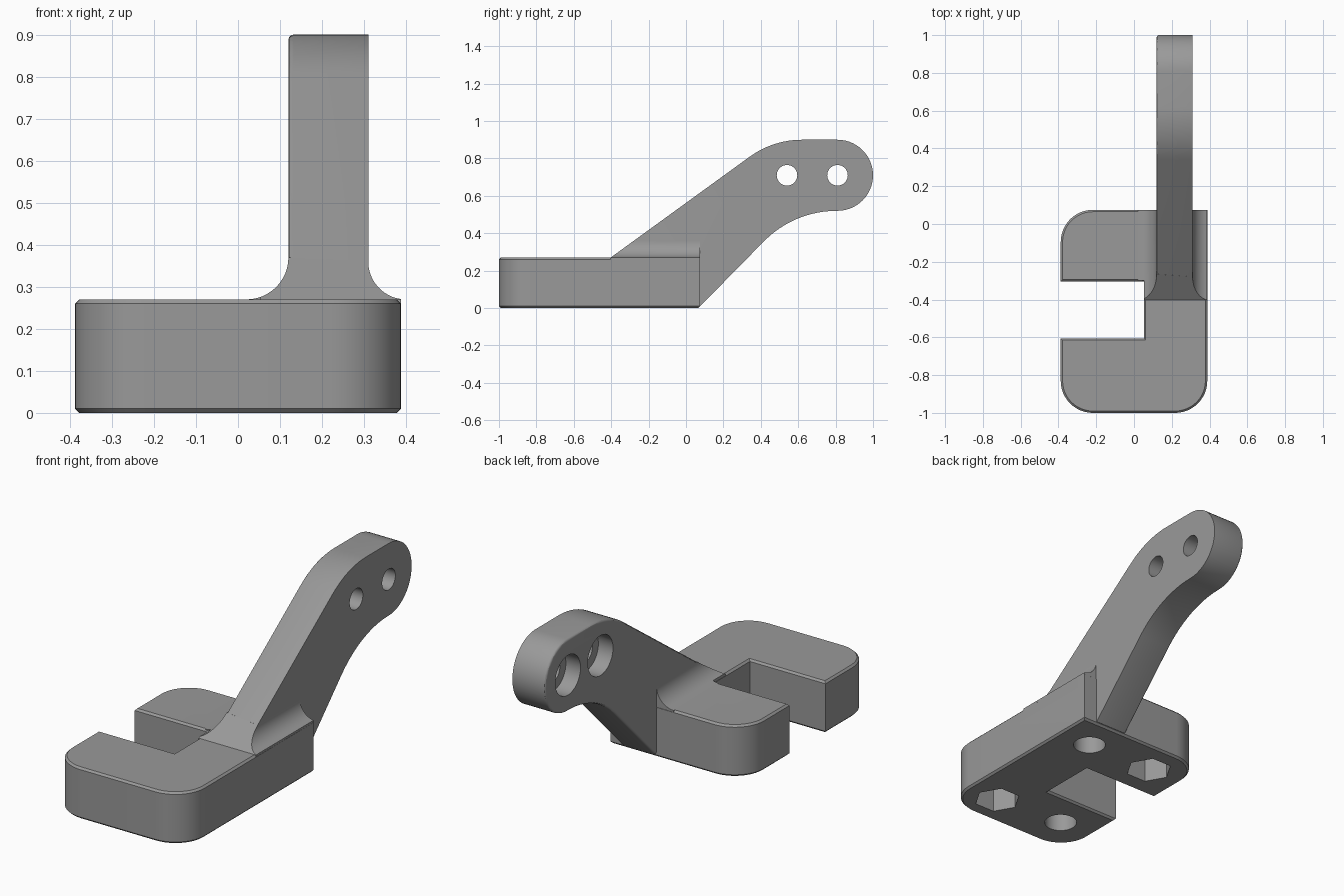
import bpy, bmesh, math
from mathutils import Vector

if "Cube" in bpy.data.objects:
    bpy.data.objects.remove(bpy.data.objects["Cube"])

grey = bpy.data.materials.new("plain_grey")
grey.diffuse_color = (0.32, 0.32, 0.32, 1)
grey.use_nodes = True
grey.node_tree.nodes["Principled BSDF"].inputs["Base Color"].default_value = grey.diffuse_color


def arc(cx, cy, r, a0, a1, n=12):
    """Points on an arc, angles in degrees."""
    return [(cx + r * math.cos(math.radians(a0 + (a1 - a0) * i / n)),
             cy + r * math.sin(math.radians(a0 + (a1 - a0) * i / n))) for i in range(n + 1)]


def prism(name, pts, lo, hi, axis, bevel=None, width=0.0, segments=1):
    """Extrude a 2D profile along an axis; bevel picks edges by their end points."""
    place = {"x": lambda p, h: (h, p[0], p[1]),
             "y": lambda p, h: (p[0], h, p[1]),
             "z": lambda p, h: (p[0], p[1], h)}[axis]
    bm = bmesh.new()
    face = bm.faces.new([bm.verts.new(place(p, lo)) for p in pts])
    new = bmesh.ops.extrude_face_region(bm, geom=[face])["geom"]
    move = Vector(place((0, 0), hi - lo))
    bmesh.ops.translate(bm, vec=move, verts=[v for v in new if isinstance(v, bmesh.types.BMVert)])
    bmesh.ops.recalc_face_normals(bm, faces=bm.faces)
    if bevel:
        edges = [e for e in bm.edges if all(bevel(v.co) for v in e.verts)
                 and abs((e.verts[0].co - e.verts[1].co).dot(move)) < 1e-6]
        bmesh.ops.bevel(bm, geom=edges, offset=width, segments=segments,
                        affect="EDGES", profile=0.5, clamp_overlap=True)
    mesh = bpy.data.meshes.new(name)
    bm.to_mesh(mesh)
    bm.free()
    mesh.materials.append(grey)
    obj = bpy.data.objects.new(name, mesh)
    bpy.context.collection.objects.link(obj)
    return obj


def combine(target, tool, operation):
    """Apply a boolean and discard the tool."""
    mod = target.modifiers.new("combine", "BOOLEAN")
    mod.operation, mod.solver, mod.object = operation, "EXACT", tool
    bpy.context.view_layer.objects.active = target
    bpy.ops.object.modifier_apply(modifier=mod.name)
    bpy.data.objects.remove(tool)


# C-shaped clamp base with three rounded corners and chamfered rims
R, W, BACK, TOP = 0.17, 0.388, 0.075, 0.27
outline = (arc(W - R, -1 + R, R, -90, 0) + [(W, BACK)]
           + arc(-W + R, BACK - R, R, 90, 180)
           + [(-W, -0.305), (0.052, -0.305), (0.052, -0.605), (-W, -0.605)]
           + arc(-W + R, -1 + R, R, 180, 270))
base = prism("bracket", outline, 0, TOP, "z", lambda c: True, 0.01)

# Bent arm side profile
S = 0.19
side = ([(-0.40, 0.02), (-0.403, TOP)]
        + arc(0.62, 0.9 - 0.476, 0.476, 126, 90)
        + arc(0.81, 0.9 - S, S, 90, -90, 28)
        + arc(0.806, 0.52 - 0.546, 0.546, 90, 135)
        + [(BACK + 0.003, 0.012), (0.065, 0.012)])
arm = prism("arm", side, 0.12, 0.31, "x", lambda c: c.x < 0.13, 0.012, 3)

# Flared foot: concave fillets either side of the arm, trimmed to the arm slope
flare = ([(0.02, 0.2)] + arc(0.02, 0.37, 0.1, -90, 0)
         + arc(0.40, 0.36, 0.09, 180, 262) + [(W, 0.2)])
foot = prism("foot", flare, -0.45, BACK - 0.001, "y")
slope = prism("slope_trim", [(-0.403, 0.1), (-0.403, TOP), (0.34, 0.81), (0.34, 0.1)], -1, 1, "x")
combine(foot, slope, "INTERSECT")
slot = prism("slot_trim", [(-0.5, -0.61), (0.053, -0.61), (0.053, -0.3), (-0.5, -0.3)], -1, 1, "z")
combine(foot, slot, "DIFFERENCE")

combine(base, arm, "UNION")
combine(base, foot, "UNION")

# Arm bolt holes with counterbores on the left side
for y in (0.54, 0.81):
    combine(base, prism("bolt_hole", arc(y, 0.71, 0.055, 0, 348.75, 31), 0, 0.5, "x"), "DIFFERENCE")
    combine(base, prism("counterbore", arc(y, 0.71, 0.105, 0, 348.75, 31), 0, 0.205, "x"), "DIFFERENCE")

# Blind round sockets and hexagonal nut pockets in the underside
for x, y, r, n in ((0.2, -0.11, 0.08, 32), (-0.19, -0.8, 0.08, 32),
                   (-0.19, -0.11, 0.115, 6), (0.2, -0.83, 0.115, 6)):
    ring = arc(x, y, r, 0, 360 - 360 / n, n - 1)
    combine(base, prism("socket", ring, -0.1, 0.19, "z"), "DIFFERENCE")

# Smooth curves, sharp edges
bpy.ops.object.select_all(action="DESELECT")
base.select_set(True)
bpy.context.view_layer.objects.active = base
bpy.ops.object.shade_smooth_by_angle(angle=math.radians(30))
